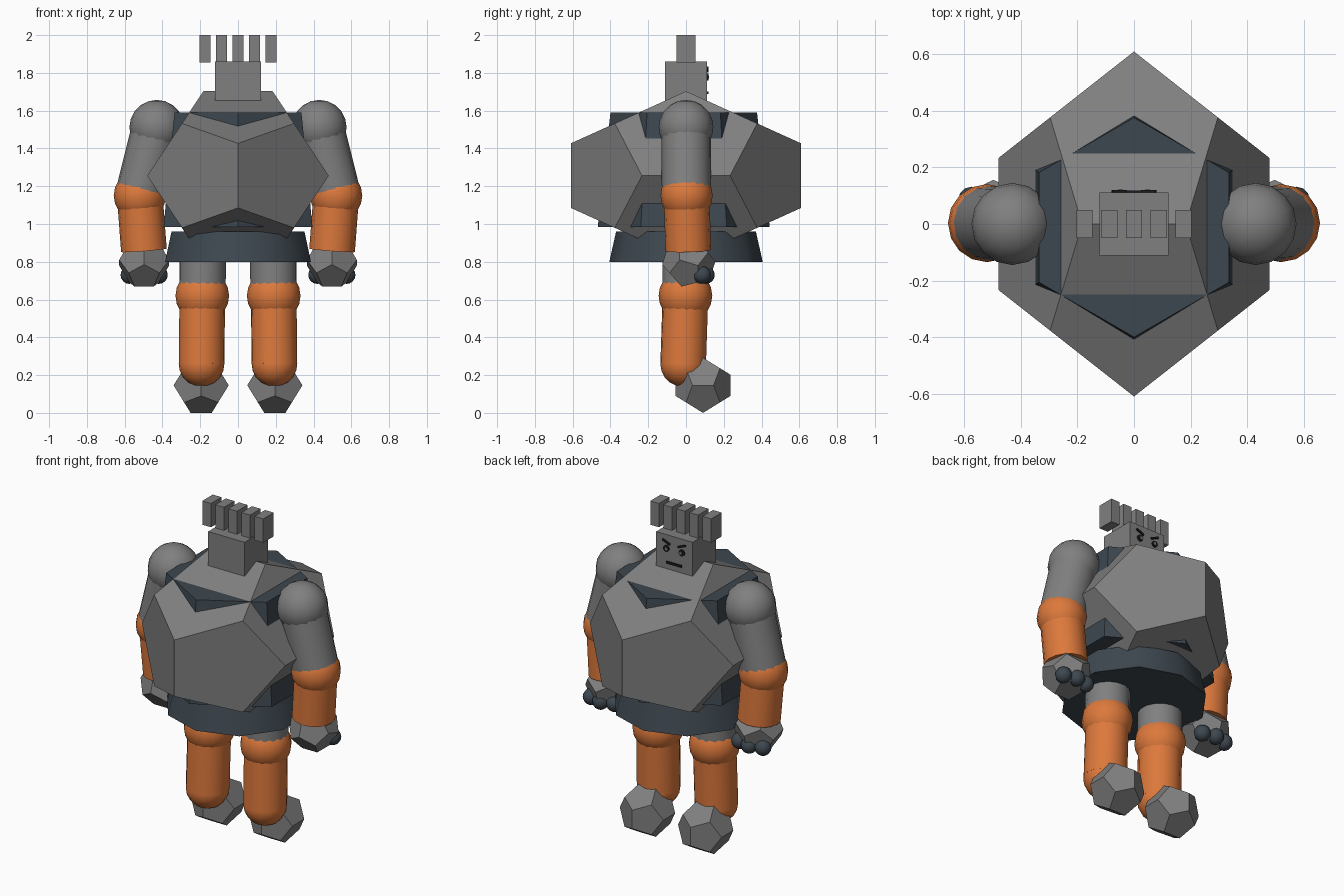
import bpy, bmesh, math
from mathutils import Vector, Matrix

if "Cube" in bpy.data.objects:
    bpy.data.objects.remove(bpy.data.objects["Cube"])

PHI = (1 + math.sqrt(5)) / 2


def material(name, rgb):
    m = bpy.data.materials.new(name)
    m.diffuse_color = (*rgb, 1)
    m.use_nodes = True
    m.node_tree.nodes["Principled BSDF"].inputs["Base Color"].default_value = m.diffuse_color
    return m


GREY = material("stone grey", (0.215, 0.215, 0.215))
ORANGE = material("orange", (0.72, 0.19, 0.045))
DARK = material("dark slate", (0.048, 0.064, 0.08))
BLACK = material("black", (0.012, 0.012, 0.014))


def finish(name, bm, mat, smooth=False):
    bmesh.ops.recalc_face_normals(bm, faces=bm.faces)
    me = bpy.data.meshes.new(name)
    bm.to_mesh(me)
    bm.free()
    me.materials.append(mat)
    ob = bpy.data.objects.new(name, me)
    bpy.context.collection.objects.link(ob)
    if smooth:
        bpy.ops.object.select_all(action='DESELECT')
        ob.select_set(True)
        bpy.context.view_layer.objects.active = ob
        bpy.ops.object.shade_smooth_by_angle(angle=math.radians(50))
    return ob


def box(name, centre, size, mat, roll=0):
    bm = bmesh.new()
    mtx = (Matrix.Translation(centre) @ Matrix.Rotation(roll, 4, 'Y')
           @ Matrix.Diagonal((*size, 1)))
    bmesh.ops.create_cube(bm, size=1, matrix=mtx)
    return finish(name, bm, mat)


def ball(name, centre, r, mat, seg=16):
    bm = bmesh.new()
    bmesh.ops.create_uvsphere(bm, u_segments=seg, v_segments=seg // 2 + 2, radius=r,
                              matrix=Matrix.Translation(centre))
    return finish(name, bm, mat, True)


def tube(name, a, b, r, mat, seg=16):
    a, b = Vector(a), Vector(b)
    mtx = Matrix.Translation((a + b) / 2) @ (b - a).to_track_quat('Z', 'Y').to_matrix().to_4x4()
    bm = bmesh.new()
    bmesh.ops.create_cone(bm, cap_ends=True, segments=seg, radius1=r, radius2=r,
                          depth=(b - a).length, matrix=mtx)
    return finish(name, bm, mat, True)


def frustum(name, n, r0, r1, z0, z1, mat, y=0.0, smooth=False):
    # tapered prism with a corner pointing along y
    bm = bmesh.new()
    rings = []
    for r, z in ((r0, z0), (r1, z1)):
        rings.append([bm.verts.new((r * math.sin(i * math.tau / n),
                                    y + r * math.cos(i * math.tau / n), z)) for i in range(n)])
    for ring in rings:
        bm.faces.new(ring)
    for i in range(n):
        j = (i + 1) % n
        bm.faces.new((rings[0][i], rings[0][j], rings[1][j], rings[1][i]))
    return finish(name, bm, mat, smooth)


def dodecahedron(name, centre, half, mat, tilt=0):
    # half = half extents along x, y, z
    pts = [(x, y, z) for x in (-1, 1) for y in (-1, 1) for z in (-1, 1)]
    for a in (-PHI, PHI):
        for b in (-1 / PHI, 1 / PHI):
            pts += [(a, b, 0), (0, a, b), (b, 0, a)]
    bm = bmesh.new()
    for p in pts:
        bm.verts.new([c * h / PHI for c, h in zip(p, half)])
    bmesh.ops.convex_hull(bm, input=bm.verts)
    bmesh.ops.dissolve_limit(bm, angle_limit=0.02, verts=bm.verts, edges=bm.edges)
    bm.transform(Matrix.Translation(centre) @ Matrix.Rotation(tilt, 4, 'X'))
    return finish(name, bm, mat)


# Torso: faceted shell, tapered inner core poking through it, belt below
dodecahedron("torso", (0, 0, 1.256), (0.48, 0.61, 0.447), GREY)
frustum("torso_core", 6, 0.455, 0.388, 0.985, 1.59, DARK, y=-0.012)
frustum("belt", 10, 0.406, 0.37, 0.80, 0.96, DARK, smooth=True)

# Head and crest of blocks
box("head", (0, 0, 1.757), (0.244, 0.222, 0.206), GREY)
for i in range(5):
    box(f"crest_block_{i + 1}", ((i - 2) * 0.0875, 0, 1.928), (0.058, 0.1, 0.144), GREY)

# Face looks towards +y
FACE = 0.111
box("mouth", (0, FACE + 0.003, 1.695), (0.1, 0.008, 0.014), BLACK)

for s, side in ((-1, "left"), (1, "right")):
    tube(f"{side}_eye", (s * 0.052, FACE - 0.004, 1.778), (s * 0.052, FACE + 0.008, 1.778),
         0.019, BLACK, 12)
    tube(f"{side}_pupil", (s * 0.048, FACE, 1.778), (s * 0.048, FACE + 0.011, 1.778),
         0.009, GREY, 10)
    box(f"{side}_eyebrow", (s * 0.052, FACE + 0.004, 1.817), (0.054, 0.009, 0.011), BLACK,
        roll=-s * 0.4)

    # Arm
    shoulder, elbow, wrist = (s * 0.43, 0, 1.512), (s * 0.52, 0.003, 1.15), (s * 0.498, 0.012, 0.86)
    ball(f"{side}_shoulder", shoulder, 0.145, GREY)
    tube(f"{side}_upper_arm", shoulder, elbow, 0.131, GREY)
    ball(f"{side}_elbow", elbow, 0.138, ORANGE)
    tube(f"{side}_forearm", elbow, wrist, 0.121, ORANGE)
    dodecahedron(f"{side}_hand", (s * 0.497, 0.015, 0.795), (0.132, 0.132, 0.132), GREY, tilt=-0.3)
    for k in (-1, 0, 1):
        ball(f"{side}_finger_{k + 2}", (s * (0.497 + k * 0.078), 0.085 + 0.02 * (k == 0), 0.73),
             0.047, DARK, 12)

    # Leg
    hip, knee, ankle = (s * 0.185, 0, 0.88), (s * 0.189, -0.003, 0.62), (s * 0.193, -0.015, 0.26)
    tube(f"{side}_thigh", hip, knee, 0.124, GREY)
    ball(f"{side}_knee", knee, 0.142, ORANGE)
    tube(f"{side}_shin", knee, ankle, 0.121, ORANGE)
    ball(f"{side}_ankle", ankle, 0.121, ORANGE)
    dodecahedron(f"{side}_foot", (s * 0.195, 0.09, 0.146), (0.146, 0.146, 0.146), GREY)
